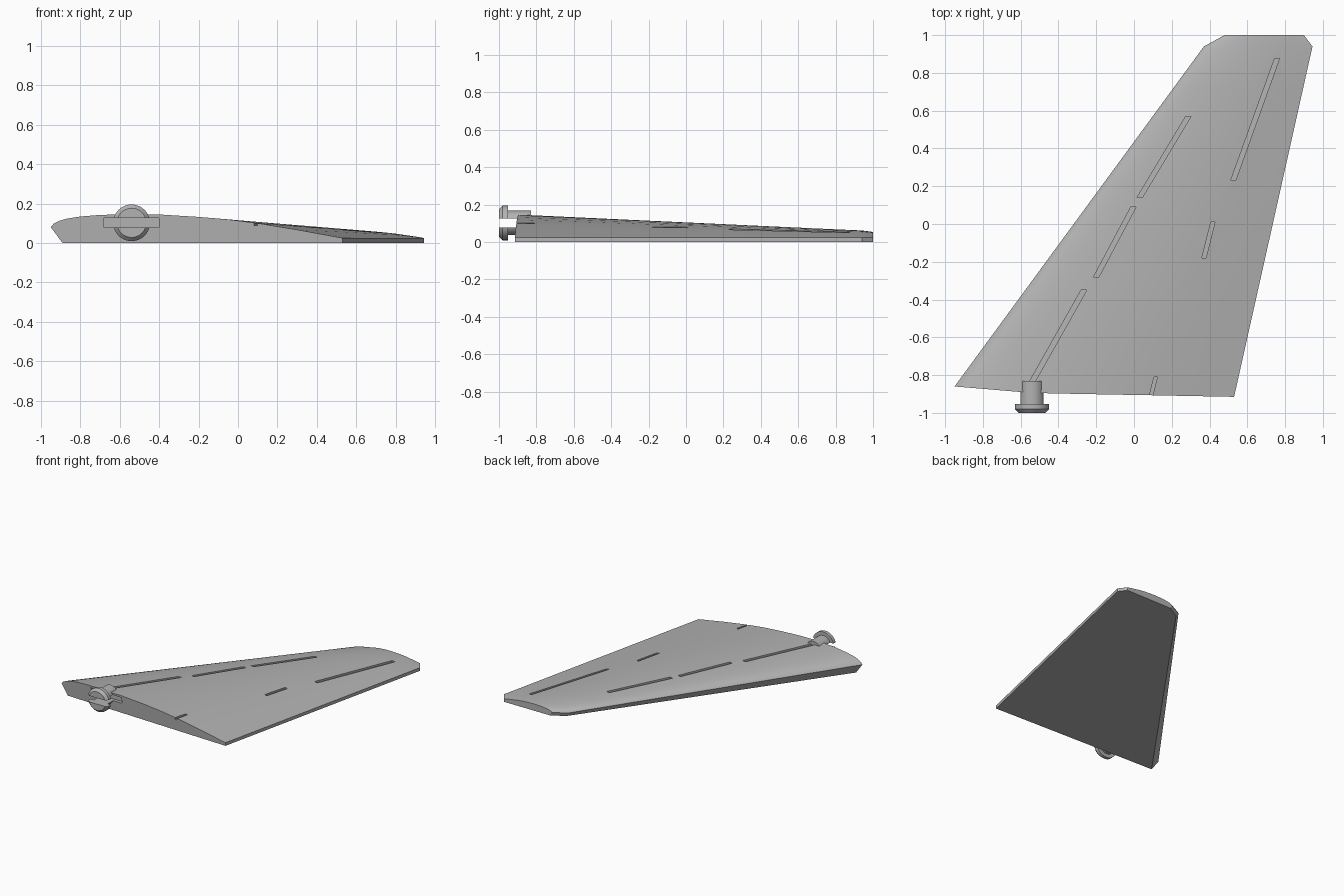
import bpy, bmesh, math
from mathutils import Matrix, Vector

if "Cube" in bpy.data.objects:
    bpy.data.objects.remove(bpy.data.objects["Cube"], do_unlink=True)

grey = bpy.data.materials.new("mid grey")
grey.use_nodes = True
COLOR = (0.45, 0.45, 0.45, 1)
grey.diffuse_color = COLOR
grey.node_tree.nodes["Principled BSDF"].inputs["Base Color"].default_value = COLOR

# Upper skin of the root rib: (x, z)
PROFILE = [(-.95, .08), (-.935, .098), (-.91, .111), (-.87, .123), (-.8, .134),
           (-.7, .142), (-.55, .146), (-.38, .143), (-.2, .132), (-.05, .119),
           (.1, .1), (.3, .067), (.53, .025)]
CHORD = 1.48
RIB = [((x + .95) / CHORD, z) for x, z in PROFILE]
TRAIL = .025


def lerp(a, b, t):
    return a + (b - a) * t


def skin(f, s):
    """Upper skin height at chord fraction f for a rib of scale s."""
    for (f0, z0), (f1, z1) in zip(RIB, RIB[1:]):
        if f <= f1:
            z = lerp(z0, z1, max(0, (f - f0) / (f1 - f0)))
            break
    else:
        z = TRAIL
    return z * s + TRAIL * (1 - s) * f


def surface_z(x, y):
    t = (y + .9) / 1.84
    le, te = lerp(-.95, .37, t), lerp(.53, .945, t)
    return skin(min(1, max(0, (x - le) / (te - le))), (te - le) / CHORD)


def finish(bm, name, smooth=True):
    bmesh.ops.recalc_face_normals(bm, faces=bm.faces)
    mesh = bpy.data.meshes.new(name)
    bm.to_mesh(mesh)
    bm.free()
    ob = bpy.data.objects.new(name, mesh)
    bpy.context.collection.objects.link(ob)
    mesh.materials.append(grey)
    return ob


def loft(name, rings):
    """Skin a row of equal closed rings and cap both ends."""
    bm = bmesh.new()
    rows = [[bm.verts.new(p) for p in ring] for ring in rings]
    n = len(rows[0])
    for a, b in zip(rows, rows[1:]):
        for i in range(n):
            j = (i + 1) % n
            bm.faces.new((a[i], a[j], b[j], b[i]))
    bm.faces.new(rows[0])
    bm.faces.new(rows[-1][::-1])
    return finish(bm, name)


def root_y(f):
    return -.86 - .035 * min(1, f / .28) - .02 * max(0, f - .28) / .72


def rib(le, te, s, y_of):
    ring = [(lerp(le, te, f), y_of(f), skin(f, s)) for f, z in RIB]
    under = .04
    return ring + [(te, y_of(1), 0), (lerp(le, te, under), y_of(under), 0)]


# Wing panel: straight taper, then a clipped tip
ribs = []
STEPS = 8
for k in range(STEPS + 1):
    t = k / STEPS
    le, te = lerp(-.95, .37, t), lerp(.53, .945, t)
    ribs.append(rib(le, te, (te - le) / CHORD, lambda f, t=t: lerp(root_y(f), .94, t)))
ribs.append(rib(.48, .90, .33, lambda f: 1))
wing = loft("wing_panel", ribs)


# Root hub: narrow shaft, wide flange and a chamfered face
def circle(r, y, n=40):
    return [(-.54 + r * math.cos(2 * math.pi * i / n), y,
             .102 + r * math.sin(2 * math.pi * i / n)) for i in range(n)]


hub = loft("root_hub", [circle(.074, -1), circle(.093, -.98), circle(.093, -.953),
                        circle(.065, -.953), circle(.065, -.83)])


def cut(target, cutter):
    mod = target.modifiers.new("cut", "BOOLEAN")
    mod.operation = "DIFFERENCE"
    mod.solver = "EXACT"
    mod.object = cutter
    bpy.context.view_layer.update()
    bpy.context.view_layer.objects.active = target
    bpy.ops.object.modifier_apply(modifier=mod.name)


# Flat blade slot through the hub and into the root
bm = bmesh.new()
bmesh.ops.create_cube(bm, size=1, matrix=Matrix.LocRotScale(
    Vector((-.54, -.98, .102)), None, Vector((.28, .24, .048))))
cutters = [finish(bm, "blade_slot_cutter")]
cut(hub, cutters[0])
cut(wing, cutters[0])

# Shallow spar grooves on the upper skin: start, end, width across x
GROOVES = [((-.615, -.97), (-.265, -.35), .03), ((-.20, -.28), (-.003, .09), .028),
           ((.03, .14), (.288, .57), .028), ((.525, .23), (.757, .875), .026),
           ((.37, -.18), (.418, .01), .022), ((.085, -.93), (.115, -.81), .018)]
for a, b, w in GROOVES:
    rings = []
    for x, y in (a, b):
        floor = surface_z(x, y) - .013
        rings.append([(x - w / 2, y, floor), (x + w / 2, y, floor),
                      (x + w / 2, y, .3), (x - w / 2, y, .3)])
    cutter = loft("groove_cutter", rings)
    cut(wing, cutter)
    cutters.append(cutter)

for c in cutters:
    bpy.data.objects.remove(c, do_unlink=True)

# Smooth skins with crisp edges
for ob in (wing, hub):
    bpy.ops.object.select_all(action="DESELECT")
    ob.select_set(True)
    bpy.context.view_layer.objects.active = ob
    bpy.ops.object.shade_smooth_by_angle(angle=math.radians(25))
